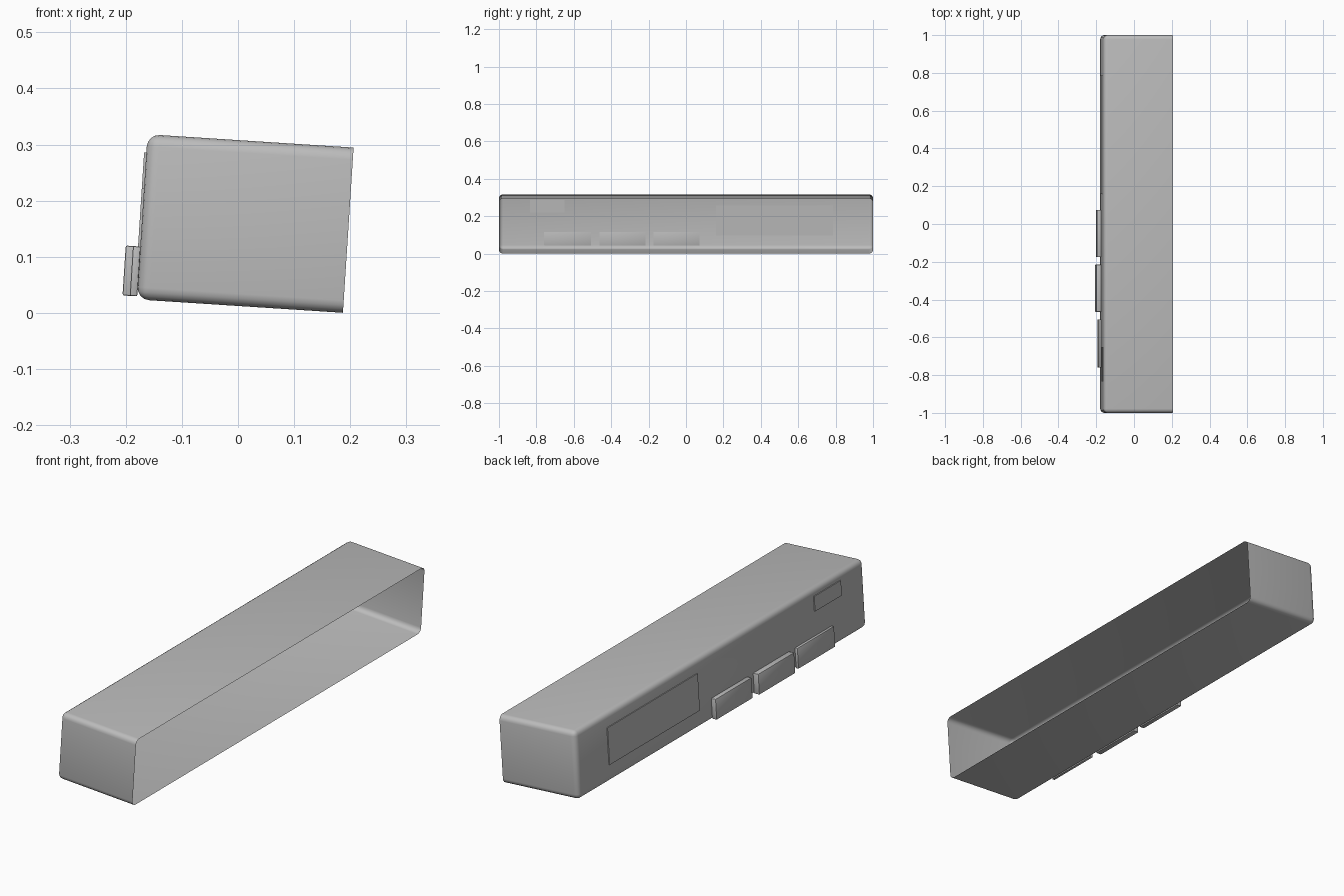
import bpy, bmesh, math
from mathutils import Matrix, Vector

old = bpy.data.objects.get("Cube")
if old:
    bpy.data.objects.remove(old, do_unlink=True)

grey = bpy.data.materials.new("plain grey")
grey.use_nodes = True
colour = (0.5, 0.5, 0.5, 1)
grey.diffuse_color = colour
grey.node_tree.nodes["Principled BSDF"].inputs["Base Color"].default_value = colour

# Whole housing leans back about its open rear side
DEPTH, HEIGHT = 0.368, 0.295
LEAN = Matrix.Translation((0.1965, 0, 0.1475)) @ Matrix.Rotation(math.radians(3.7), 4, 'Y')


def add_box(name, low, high, bevel, segments, open_rear=False):
    """Bevelled box between two corners; optionally without its +x side."""
    low, high = Vector(low), Vector(high)
    bm = bmesh.new()
    bmesh.ops.create_cube(bm, size=1)
    bmesh.ops.scale(bm, vec=high - low, verts=bm.verts)
    bmesh.ops.translate(bm, vec=(low + high) / 2, verts=bm.verts)
    if open_rear:
        rear = [f for f in bm.faces if f.normal.x > 0.9]
        bmesh.ops.delete(bm, geom=rear, context='FACES')
    if bevel:
        edges = [e for e in bm.edges if not e.is_boundary]
        bmesh.ops.bevel(bm, geom=edges, offset=bevel, segments=segments,
                        profile=0.5, affect='EDGES')
    mesh = bpy.data.meshes.new(name)
    bm.to_mesh(mesh)
    bm.free()
    mesh.materials.append(grey)
    obj = bpy.data.objects.new(name, mesh)
    obj.matrix_world = LEAN
    bpy.context.collection.objects.link(obj)
    bpy.ops.object.select_all(action='DESELECT')
    obj.select_set(True)
    bpy.context.view_layer.objects.active = obj
    bpy.ops.object.shade_smooth_by_angle(angle=math.radians(35))
    return obj


# Thin housing, open at the rear
add_box("housing", (-DEPTH, -1, -HEIGHT / 2), (0, 1, HEIGHT / 2), 0.022, 4, True)

# Display window and small indicator window, nearly flush with the face
for name, y0, y1, z0, z1 in (("display_window", 0.16, 0.785, -0.073, 0.087),
                             ("indicator_window", -0.835, -0.65, 0.05, 0.115)):
    add_box(name, (-DEPTH - 0.004, y0, z0), (-DEPTH + 0.001, y1, z1), 0, 1)

# Row of three push buttons, each standing out by a different amount
for name, y0, y1, out in (("left_button", -0.175, 0.075, 0.022),
                          ("middle_button", -0.465, -0.215, 0.026),
                          ("right_button", -0.76, -0.505, 0.013)):
    add_box(name, (-DEPTH - out, y0, -0.142), (-DEPTH + 0.0005, y1, -0.053), 0.003, 2)
